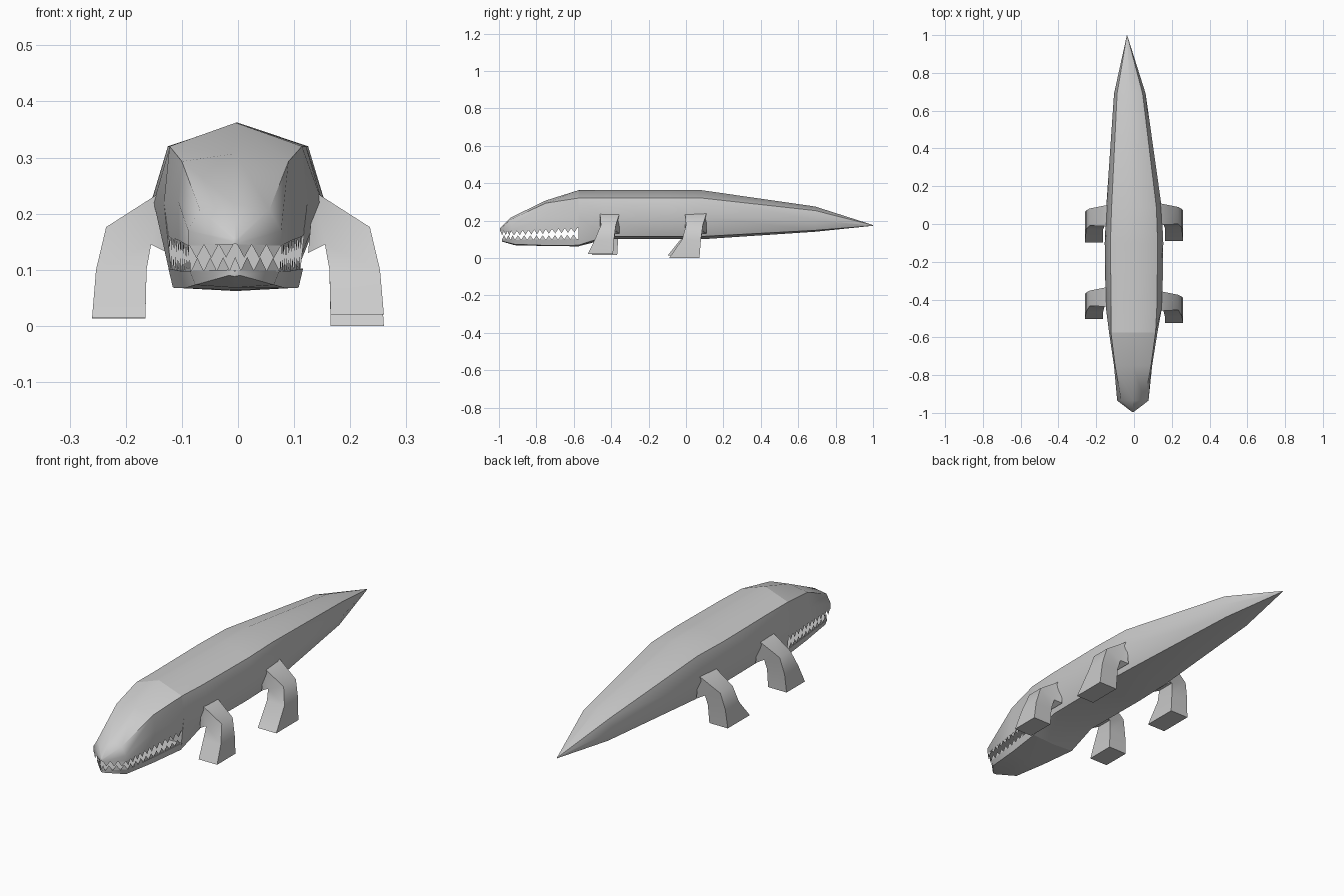
import bpy, bmesh, math

if "Cube" in bpy.data.objects:
    bpy.data.objects.remove(bpy.data.objects["Cube"])


def finish(name, bm, angle=50):
    bmesh.ops.remove_doubles(bm, verts=bm.verts, dist=0.0005)
    bmesh.ops.recalc_face_normals(bm, faces=bm.faces)
    me = bpy.data.meshes.new(name)
    bm.to_mesh(me)
    bm.free()
    ob = bpy.data.objects.new(name, me)
    bpy.context.collection.objects.link(ob)
    if angle:
        bpy.ops.object.select_all(action='DESELECT')
        ob.select_set(True)
        bpy.context.view_layer.objects.active = ob
        bpy.ops.object.shade_smooth_by_angle(angle=math.radians(angle))
    return ob


def loft(name, rings, angle=50):
    """Bridge closed rings of equal point count and cap both ends."""
    bm = bmesh.new()
    vs = [[bm.verts.new(p) for p in r] for r in rings]
    n = len(vs[0])
    for a, b in zip(vs, vs[1:]):
        for i in range(n):
            j = (i + 1) % n
            bm.faces.new((a[i], a[j], b[j], b[i]))
    bm.faces.new(vs[0])
    bm.faces.new(vs[-1])
    return finish(name, bm, angle)


def ring(y, half, cx=0.0):
    """Mirror a half section (x, z), listed from top to bottom."""
    left = [(-x, z) for x, z in reversed(half) if x > 1e-6]
    return [(cx + x, y, z) for x, z in half + left]


# body and tail: one section, rescaled towards the tail
trunk = [(0, .362), (.125, .32), (.155, .22), (.112, .115), (0, .10)]
neck = [(0, .362), (.118, .32), (.128, .22), (.112, .068), (0, .062)]


def scaled(s, z0, z1):
    return [(x * s, z0 + (z - .10) / .262 * (z1 - z0)) for x, z in trunk]


loft("body_and_tail", [
    ring(-.575, neck, -.004),
    ring(-.43, scaled(.97, .10, .362)),
    ring(-.10, trunk),
    ring(.085, scaled(.95, .10, .362)),
    ring(.69, scaled(.54, .14, .275), -.022),
    ring(1.0, scaled(.005, .172, .176), -.037),
])

# upper jaw with flat palate
loft("upper_jaw", [
    ring(-.575, [(0, .362), (.118, .32), (.128, .22), (.12, .16), (0, .165)], -.004),
    ring(-.75, [(0, .307), (.095, .293), (.101, .22), (.1, .152), (0, .157)], -.005),
    ring(-.935, [(0, .217), (.062, .207), (.083, .17), (.083, .143), (0, .148)], -.006),
    ring(-.995, [(0, .158), (.003, .155), (.004, .15), (.004, .145), (0, .147)], -.006),
])

# lower jaw
loft("lower_jaw", [
    ring(-.575, [(0, .095), (.12, .102), (.112, .068), (0, .062)], -.004),
    ring(-.75, [(0, .092), (.098, .098), (.09, .067), (0, .064)], -.005),
    ring(-.915, [(0, .09), (.08, .098), (.07, .073), (0, .068)], -.006),
    ring(-.985, [(0, .098), (.012, .1), (.01, .09), (0, .088)], -.006),
])


# teeth: a zigzag strip following each lip
def teeth(name, half_path, depth, pitch):
    path = half_path + [(-x, y, z) for x, y, z in reversed(half_path)]
    bm = bmesh.new()
    for a, b in zip(path, path[1:]):
        length = math.dist(a, b)
        n = round(length / pitch)
        for i in range(n):
            p, m, q = [[a[k] + (b[k] - a[k]) * (i + t) / n for k in range(3)]
                       for t in (0, .5, 1)]
            m[2] += depth
            bm.faces.new([bm.verts.new((v[0] - .005, v[1], v[2])) for v in (p, m, q)])
    finish(name, bm, 0)


teeth("upper_teeth", [(.119, -.58, .161), (.099, -.75, .153),
                      (.082, -.935, .144), (.003, -.993, .146)], -.024, .033)
teeth("lower_teeth", [(.116, -.585, .101), (.096, -.75, .097),
                      (.079, -.915, .097), (.01, -.984, .099)], .024, .031)


# legs: shoulder, knee, ankle and forward-flaring foot
def leg(name, side, spans, sole):
    frame = [((.125, .13), (.135, .24)), ((.155, .145), (.235, .176)),
             ((.163, .10), (.253, .10)), ((.165, sole), (.26, sole))]
    rings = []
    for ((xi, zi), (xo, zo)), (y0, y1) in zip(frame, spans):
        rings.append([(side * xi, y0, zi), (side * xo, y0, zo),
                      (side * xo, y1, zo), (side * xi, y1, zi)])
    loft(name, rings, 60)


def shift(spans, d):
    return [(a + d, b + d) for a, b in spans]


front = [(-.46, -.355), (-.455, -.375), (-.487, -.385), (-.525, -.39)]
hind = [(-.005, .11), (0, .09), (-.02, .08), (-.09, .072)]
leg("front_leg_right", 1, front, .02)
leg("front_leg_left", -1, shift(front, .022), .015)
leg("hind_leg_right", 1, hind, 0)
leg("hind_leg_left", -1, shift(hind, -.008), .013)
